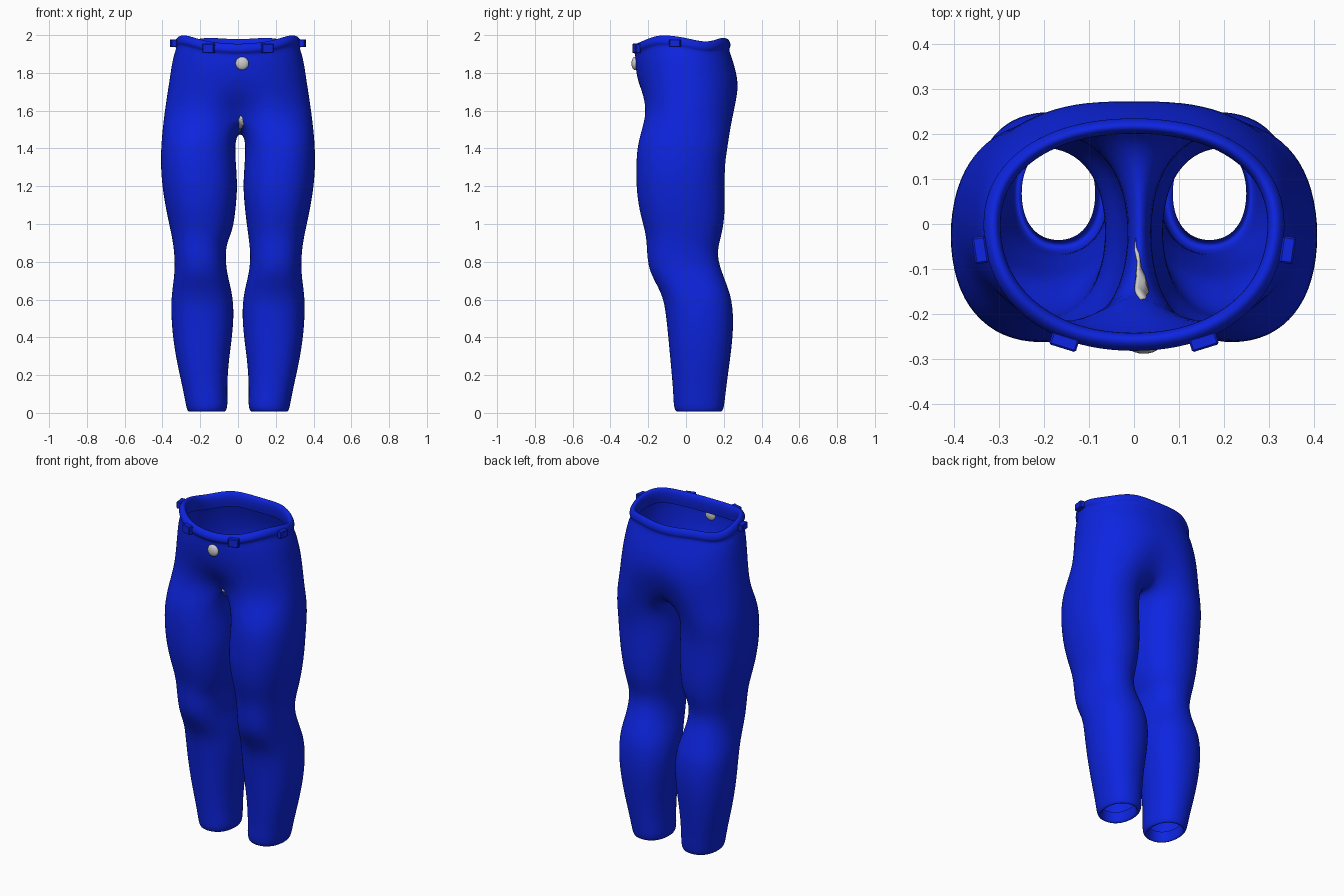
import bpy, bmesh, math
from mathutils import Vector

if "Cube" in bpy.data.objects:
    bpy.data.objects.remove(bpy.data.objects["Cube"])

blue = bpy.data.materials.new("blue_cloth")
blue.diffuse_color = (0.004, 0.018, 0.75, 1)
blue.use_nodes = True
blue.node_tree.nodes["Principled BSDF"].inputs["Base Color"].default_value = blue.diffuse_color


def add_object(name, bm, mat=None, smooth=True):
    bmesh.ops.recalc_face_normals(bm, faces=bm.faces)
    me = bpy.data.meshes.new(name)
    bm.to_mesh(me)
    bm.free()
    ob = bpy.data.objects.new(name, me)
    bpy.context.collection.objects.link(ob)
    if mat:
        me.materials.append(mat)
    for p in me.polygons:
        p.use_smooth = smooth
    return ob


def spow(v, e):
    return math.copysign(abs(v) ** e, v)


def bridge(bm, a, b):
    n = len(a)
    for i in range(n):
        j = (i + 1) % n
        bm.faces.new((a[i], a[j], b[j], b[i]))


# Waist edge height from front centre round to back centre
RIM = [1.955, 1.96, 1.97, 1.988, 2.003, 2.0, 1.988, 1.972, 1.967, 1.978, 1.99, 1.985, 1.98]
# Waistband rows: drop below edge, x radius, front y, back y
BAND = [(0.09, .303, -.248, .208), (0.035, .295, -.240, .198), (0.003, .303, -.248, .208),
        (0.0, .322, -.268, .224), (0.025, .337, -.285, .237), (0.047, .335, -.282, .235),
        (0.056, .325, -.268, .226)]
# Hip rows: z, x radius, front y, back y, front groove, back groove
HIPS = [(1.88, .345, -.270, .243, 0, 0), (1.78, .360, -.262, .278, 0, .02),
        (1.68, .376, -.243, .288, .08, .05), (1.57, .392, -.243, .280, .45, .28)]
# Leg rows: z, inner x, outer x, front y, back y
LEG = [(1.44, .042, .406, -.256, .226), (1.32, .035, .410, -.264, .205),
       (1.2, .026, .402, -.264, .205), (1.08, .036, .382, -.250, .207),
       (.97, .050, .358, -.218, .196), (.9, .060, .344, -.208, .175),
       (.83, .066, .336, -.206, .165), (.75, .060, .335, -.194, .188),
       (.67, .040, .345, -.150, .220), (.6, .026, .354, -.118, .242),
       (.5, .022, .353, -.104, .252), (.38, .034, .343, -.092, .246),
       (.25, .052, .320, -.080, .229), (.12, .058, .290, -.068, .211),
       (.04, .054, .276, -.066, .203), (.005, .064, .266, -.056, .193),
       (.008, .084, .250, -.036, .172), (.07, .086, .250, -.036, .172)]

# Trousers: hip rings split into two legs at the crotch
bm = bmesh.new()


def hip_ring(zf, xr, yf, yb, gf=0, gb=0):
    ring = []
    for k in range(24):
        i = k if k <= 12 else 24 - k
        a = math.radians(-90 + 15 * i)
        x = xr * 1.008 * spow(math.cos(a), .92) if 0 < i < 12 else 0
        s = spow(math.sin(a), .92)
        g = math.exp(-(x / .1) ** 2)
        y = (-yf * s * (1 - gf * g) if s < 0 else yb * s * (1 - gb * g)) * 1.008
        ring.append(bm.verts.new((x if k <= 12 else -x, y, zf(i))))
    return ring


rings = [hip_ring(lambda i, d=d: RIM[i] - d, *r) for d, *r in BAND]
for z, *r in HIPS:
    t = max(0, (z - 1.75) / .25)
    rings.append(hip_ring(lambda i: z + t * (RIM[i] - 1.98), *r))
for a, b in zip(rings, rings[1:]):
    bridge(bm, a, b)
last = rings[-1]
last[0].co.z = 1.585
last[12].co.z = 1.51
crotch = [bm.verts.new((.012, y, z)) for y, z in ((.11, 1.485), (.01, 1.495), (-.07, 1.53))]

for side in (1, -1):
    prev = [last[(side * i) % 24] for i in range(13)] + crotch
    for z, xi, xo, yf, yb in LEG:
        if side < 0 and z > .9:
            xi -= .024
        cx, cy = (xi + xo) / 2, (yf + yb) / 2
        rx, ry = (xo - xi) / 2 * 1.02, (yb - yf) / 2 * 1.02
        ring = []
        for i in range(16):
            a = math.radians(225 + 22.5 * i)
            x = cx + rx * spow(math.cos(a), .9)
            y = cy + ry * spow(math.sin(a), .9)
            ring.append(bm.verts.new((side * x, y, z)))
        bridge(bm, prev, ring)
        prev = ring
trousers = add_object("trousers", bm, blue)
sub = trousers.modifiers.new("smooth", 'SUBSURF')
sub.levels = sub.render_levels = 2


# Belt loops: two at the front, two at the sides
def belt_loop(name, loc, size, rot):
    b = bmesh.new()
    bmesh.ops.create_cube(b, size=1)
    bmesh.ops.scale(b, vec=size, verts=b.verts)
    ob = add_object(name, b, blue, False)
    ob.location = loc
    ob.rotation_euler.z = rot
    bev = ob.modifiers.new("bevel", 'BEVEL')
    bev.width = .004


for s, n in ((1, "right"), (-1, "left")):
    belt_loop("front_belt_loop_" + n, (s * .155, -.262, 1.93), (.062, .03, .05), s * .3)
    belt_loop("side_belt_loop_" + n, (s * .342, -.058, 1.957), (.03, .06, .042), s * -.15)

# Fly button
b = bmesh.new()
bmesh.ops.create_uvsphere(b, u_segments=20, v_segments=12, radius=.035)
button = add_object("button", b)
button.location = (.022, -.271, 1.85)
button.scale = (1, .5, 1)

# Grey crotch patch lying on the cloth
b = bmesh.new()
b.faces.new([b.verts.new(v) for v in ((-.04, -.02, 1.53), (.07, -.115, 1.545), (.02, -.15, 1.585))])
bmesh.ops.subdivide_edges(b, edges=b.edges[:], cuts=5, use_grid_fill=True)
patch = add_object("crotch_patch", b)
wrap = patch.modifiers.new("wrap", 'SHRINKWRAP')
wrap.target = trousers
wrap.wrap_method = 'NEAREST_SURFACEPOINT'
thick = patch.modifiers.new("thickness", 'SOLIDIFY')
thick.thickness = .008
thick.offset = 0
